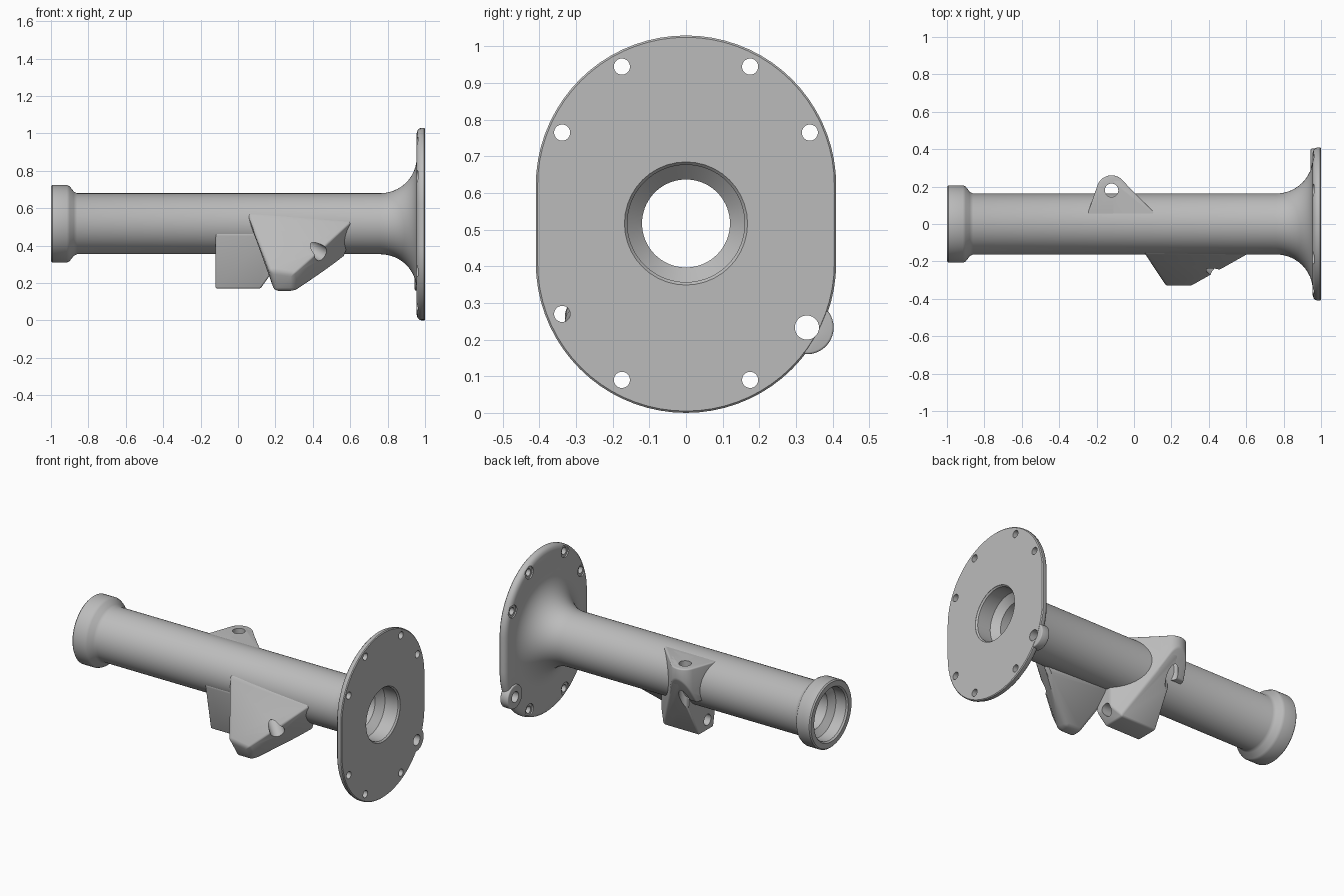
import bpy, bmesh
from math import sin, cos, pi, radians
from mathutils import Vector

if "Cube" in bpy.data.objects:
    bpy.data.objects.remove(bpy.data.objects["Cube"])

AXIS_Z = 0.517      # height of the tube axis
metal = bpy.data.materials.new("cast grey")
metal.use_nodes = True
GREY = (0.5, 0.5, 0.5, 1)
metal.diffuse_color = GREY
metal.node_tree.nodes["Principled BSDF"].inputs["Base Color"].default_value = GREY
cutters = []


def make(name, bm):
    bmesh.ops.recalc_face_normals(bm, faces=bm.faces)
    mesh = bpy.data.meshes.new(name)
    bm.to_mesh(mesh)
    bm.free()
    obj = bpy.data.objects.new(name, mesh)
    bpy.context.collection.objects.link(obj)
    return obj


def loft(name, rings, closed=False):
    """Skin a row of equal rings, capped unless closed on itself."""
    bm = bmesh.new()
    rows = [[bm.verts.new(p) for p in ring] for ring in rings]
    pairs = list(zip(rows, rows[1:]))
    if closed:
        pairs.append((rows[-1], rows[0]))
    else:
        bm.faces.new(rows[0])
        bm.faces.new(rows[-1])
    n = len(rows[0])
    for a, b in pairs:
        for i in range(n):
            j = (i + 1) % n
            bm.faces.new((a[i], a[j], b[j], b[i]))
    return make(name, bm)


def rod(name, start, end, radius, cutter=True):
    start, end = Vector(start), Vector(end)
    bm = bmesh.new()
    bmesh.ops.create_cone(bm, cap_ends=True, segments=40, radius1=radius,
                          radius2=radius, depth=(end - start).length)
    turn = (end - start).to_track_quat("Z", "Y").to_matrix().to_4x4()
    bm.transform(turn)
    bmesh.ops.translate(bm, verts=bm.verts, vec=(start + end) / 2)
    obj = make(name, bm)
    if cutter:
        obj.hide_render = True
        cutters.append(obj)
    return obj


def hull_mesh(points):
    bm = bmesh.new()
    for p in points:
        bm.verts.new(p)
    bmesh.ops.convex_hull(bm, input=bm.verts)
    loose = [v for v in bm.verts if not v.link_faces]
    bmesh.ops.delete(bm, geom=loose, context="VERTS")
    bmesh.ops.dissolve_limit(bm, angle_limit=radians(2), verts=bm.verts, edges=bm.edges)
    return bm


def hull(name, points, cuts=()):
    """Convex block, trimmed by planes given as (point, outward normal)."""
    bm = hull_mesh(points)
    for co, normal in cuts:
        bmesh.ops.bisect_plane(bm, geom=bm.verts[:] + bm.edges[:] + bm.faces[:],
                               plane_co=co, plane_no=normal, clear_outer=True)
        points = [v.co.copy() for v in bm.verts]
        bm.free()
        bm = hull_mesh(points)
    return make(name, bm)


def bevel(obj, width):
    mod = obj.modifiers.new("round", "BEVEL")
    mod.width = width
    mod.segments = 3
    mod.limit_method = "ANGLE"
    mod.angle_limit = radians(25)


def combine(obj, other, operation="DIFFERENCE"):
    mod = obj.modifiers.new("cut", "BOOLEAN")
    mod.operation = operation
    mod.solver = "EXACT"
    mod.object = other


def finish(obj):
    """Bake the modifiers, then colour and smooth the part."""
    bpy.context.view_layer.update()
    graph = bpy.context.evaluated_depsgraph_get()
    mesh = bpy.data.meshes.new_from_object(obj.evaluated_get(graph))
    obj.modifiers.clear()
    obj.data = mesh
    mesh.materials.clear()
    mesh.materials.append(metal)
    bpy.ops.object.select_all(action="DESELECT")
    obj.select_set(True)
    bpy.context.view_layer.objects.active = obj
    bpy.ops.object.shade_smooth_by_angle(angle=radians(32))


def circle(x, r, n=72):
    return [(x, r * cos(2 * pi * i / n), AXIS_Z + r * sin(2 * pi * i / n)) for i in range(n)]


# Tube: collar, barrel, flare and stepped bore in one turned profile
profile = [(-1, .2), (-.993, .207), (-.915, .207), (-.9, .2), (-.878, .172), (-.86, .163)]
for i in range(13):
    t = pi / 2 * i / 12
    profile.append((.76 + .195 * sin(t), .163 + .19 * (1 - cos(t))))
profile += [(.97, .353), (.97, .2), (.999, .2), (.999, .168), (.99, .16), (.9, .16),
            (.86, .12), (-.89, .12), (-.92, .16), (-.99, .16), (-1, .168)]
tube = loft("axle_tube", [circle(x, r) for x, r in profile], closed=True)


# Flange: rounded stadium plate with a side lug
def stadium(x, inset, n=36):
    ring = []
    for side in (0, 1):
        for i in range(n + 1):
            a = pi * (side + i / n)
            rise = .105 if side == 0 else -.105
            ring.append((x, (.41 - inset) * cos(a), .515 + rise + (.41 - inset) * sin(a)))
    return ring


flange = loft("end_flange", [stadium(x, d) for x, d in (
    (1, .005), (.995, 0), (.982, 0), (.97, .004), (.96, .014), (.955, .03))])
lug = rod("flange_lug", (.945, .33, .233), (.999, .33, .233), .073)
bevel(lug, .006)
combine(flange, lug, "UNION")
combine(flange, rod("flange_bore", (.9, 0, AXIS_Z), (1.1, 0, AXIS_Z), .168))

# Bolt holes with spot faces on the inner side, and the lug hole
bolts = [(s * .175, z) for s in (-1, 1) for z in (.09, .945)]
bolts += [(-.338, .765), (.338, .765), (-.338, .27)]
for y, z in bolts:
    combine(flange, rod("bolt_hole", (.8, y, z), (1.1, y, z), .022))
    combine(flange, rod("spot_face", (.9, y, z), (.963, y, z), .038))
combine(flange, rod("lug_hole", (.8, .33, .233), (1.1, .33, .233), .033))

# Front bracket: tapering wedge reaching forward and down
front_bracket = hull("front_bracket", [
    (.045, -.155, .575), (.62, -.155, .54), (.07, -.08, .56), (.6, -.08, .52),
    (.165, -.335, .27), (.3, -.335, .25),
    (.195, -.29, .158), (.3, -.29, .158), (.2, -.22, .158), (.3, -.22, .158),
    (.12, -.02, .37), (.58, -.06, .345)])
bevel(front_bracket, .02)

# Rear bracket: hanging block trimmed by a corner chamfer and a diagonal side
section = [(.24, .67), (.24, .56), (.04, .17), (-.1, .17), (-.155, .46), (-.1, .6), (.03, .67)]
rear_bracket = hull("rear_bracket",
                    [(x, y, z) for x in (-.12, .17) for y, z in section],
                    [((.12, 0, .17), (.07, 0, -.05)), ((-.04, .21, 0), (.15, .15, 0))])
bevel(rear_bracket, .012)

# Rear ear: rounded pad whose underside follows the slope of the block
outline = [(-.25, .05), (.11, .05)]
for i in range(17):
    a = radians(40 + 125 * i / 16)
    outline.append((-.12 + .08 * cos(a), .18 + .08 * sin(a)))
rear_ear = hull("rear_ear", [(x, y, z) for x, y in outline for z in (.45, .67)],
                [((0, .26, .6), (0, .43, -.22))])
bevel(rear_ear, .008)

# Clear the brackets out of the tube and drill them
core = rod("core", (-1, 0, AXIS_Z), (1, 0, AXIS_Z), .14)
for part in (front_bracket, rear_bracket, rear_ear):
    combine(part, core)
pin = rod("ear_hole", (-.12, .18, .2), (-.12, .18, .9), .036)
combine(rear_bracket, pin)
combine(rear_ear, pin)
combine(rear_bracket, rod("cross_hole", (-.4, -.04, .235), (.4, -.04, .235), .034))
face_point, drill = Vector((.44, -.244, .36)), Vector((.7, -.57, -.42))
combine(front_bracket, rod("slant_hole", face_point - drill * .12, face_point + drill * .2, .042))

for part in (tube, flange, front_bracket, rear_bracket, rear_ear):
    finish(part)
for obj in cutters:
    bpy.data.objects.remove(obj)
